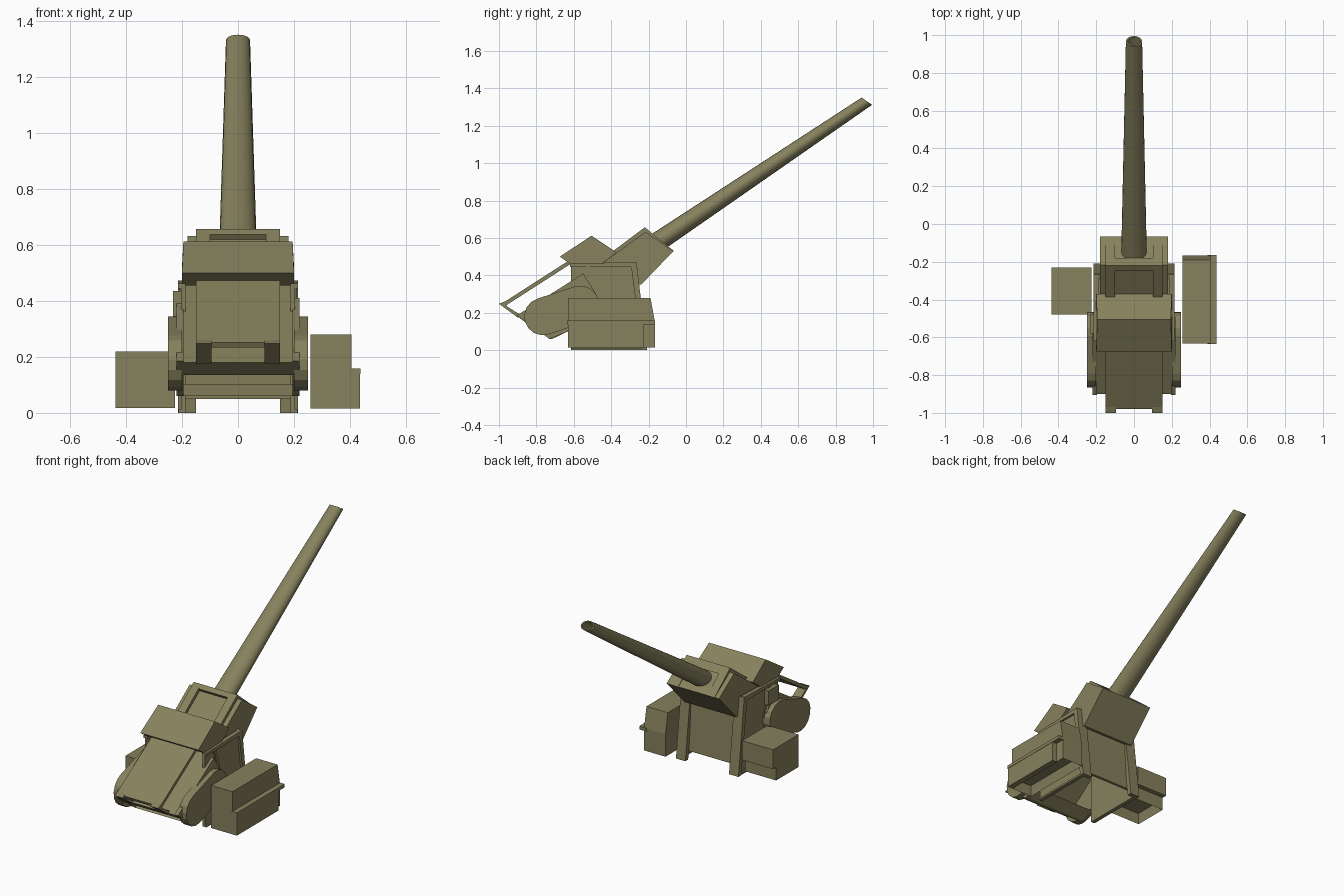
import bpy, bmesh, math

if "Cube" in bpy.data.objects:
    bpy.data.objects.remove(bpy.data.objects["Cube"])

olive = bpy.data.materials.new("olive_paint")
olive.diffuse_color = (0.24, 0.22, 0.11, 1)
olive.use_nodes = True
olive.node_tree.nodes["Principled BSDF"].inputs["Base Color"].default_value = olive.diffuse_color


def finish(name, bm):
    bmesh.ops.recalc_face_normals(bm, faces=bm.faces)
    me = bpy.data.meshes.new(name)
    bm.to_mesh(me)
    bm.free()
    ob = bpy.data.objects.new(name, me)
    bpy.context.collection.objects.link(ob)
    me.materials.append(olive)
    return ob


def prism(name, pts, *spans, inset=0.0):
    """Side profile (y, z) extruded along x over each span."""
    bm = bmesh.new()
    for x0, x1 in spans:
        a = [bm.verts.new((x0, y, z)) for y, z in pts]
        b = [bm.verts.new((x1, y, z)) for y, z in pts]
        bm.faces.new(a)
        bm.faces.new(b[::-1])
        for i in range(len(pts)):
            j = (i + 1) % len(pts)
            bm.faces.new((a[i], b[i], b[j], a[j]))
    if inset:  # hollow underside
        bmesh.ops.recalc_face_normals(bm, faces=bm.faces)
        bm.normal_update()
        low = [f for f in bm.faces if f.normal.z < -0.99]
        bmesh.ops.inset_region(bm, faces=low, thickness=inset)
        bmesh.ops.translate(bm, vec=(0, 0, 0.06),
                            verts=list({v for f in low for v in f.verts}))
    return finish(name, bm)


def both(x0, x1):
    return (x0, x1), (-x1, -x0)


def rect(y0, y1, z0, z1):
    return [(y0, z0), (y1, z0), (y1, z1), (y0, z1)]


# Tapered barrel with hollow muzzle; rings are slanted ellipses
N = 20
rings = [(-0.22, 0.533, 0.069, 0.058), (0.967, 1.331, 0.043, 0.034),
         (0.967, 1.331, 0.034, 0.027), (0.80, 1.22, 0.034, 0.027)]
bm = bmesh.new()
loops = []
for cy, cz, rx, rd in rings:
    loops.append([bm.verts.new((rx * math.cos(t), cy + 0.82 * rd * math.sin(t),
                                cz - 0.57 * rd * math.sin(t)))
                  for t in (2 * math.pi * i / N for i in range(N))])
for a, b in zip(loops, loops[1:]):
    for i in range(N):
        j = (i + 1) % N
        bm.faces.new((a[i], a[j], b[j], b[i]))
bm.faces.new(loops[0])
bm.faces.new(loops[-1])
barrel = finish("barrel", bm)
bpy.context.view_layer.objects.active = barrel
barrel.select_set(True)
bpy.ops.object.shade_smooth_by_angle(angle=math.radians(35))

# Gun cradle with raised rails and a ridge bar
prism("gun_cradle", [(-0.217, 0.632), (-0.067, 0.53), (-0.24, 0.35),
                     (-0.45, 0.40), (-0.46, 0.455)], (-0.18, 0.18))
prism("cradle_rails", [(-0.22, 0.657), (-0.065, 0.53), (-0.085, 0.515),
                       (-0.22, 0.60), (-0.45, 0.44), (-0.47, 0.47)], *both(0.10, 0.15))
prism("cradle_ridge", [(-0.22, 0.657), (-0.18, 0.622), (-0.22, 0.60),
                       (-0.245, 0.637)], (-0.15, 0.15))

# Breech housing, its upper edge narrowed
housing = prism("breech_housing", [(-0.675, 0.50), (-0.505, 0.612), (-0.37, 0.522),
                                   (-0.46, 0.455), (-0.61, 0.455)], (-0.2, 0.2))
for v in housing.data.vertices:
    if v.co.z > 0.6:
        v.co.x *= 0.975

# Hull shell, open underneath, closed at the sides by cheeks
prism("hull_shell", [(-0.90, 0.18), (-0.50, 0.435), (-0.46, 0.46), (-0.27, 0.46),
                     (-0.245, 0.05), (-0.262, 0.05), (-0.285, 0.43), (-0.44, 0.43),
                     (-0.84, 0.135)], (-0.2, 0.2))
prism("hull_cheeks", [(-0.905, 0.185), (-0.55, 0.41), (-0.48, 0.30), (-0.60, 0.096),
                      (-0.64, 0.096), (-0.73, 0.06)], *both(0.195, 0.22))
prism("hull_lip", [(-0.735, 0.06), (-0.715, 0.06), (-0.64, 0.096), (-0.65, 0.104)],
      (-0.2, 0.2))

# Sloping front plate held off the hull by two arms
prism("front_plate", [(-0.98, 0.252), (-0.61, 0.49), (-0.60, 0.472), (-0.97, 0.234)],
      (-0.15, 0.15))
prism("plate_arms", [(-1.0, 0.248), (-0.97, 0.26), (-0.955, 0.232), (-0.87, 0.18),
                     (-0.90, 0.175)], *both(0.095, 0.15))

# Rounded side drums
capsule = []
for cy, cz, start in ((-0.765, 0.18, 106), (-0.565, 0.245, 286)):
    for i in range(9):
        t = math.radians(start + 22.5 * i)
        capsule.append((cy + 0.1 * math.cos(t), cz + 0.1 * math.sin(t)))
prism("side_drums", capsule, *both(0.2, 0.25))

# Side frames: panel, top rail, brace, rear posts and feet
prism("side_panels", [(-0.615, 0.455), (-0.27, 0.465), (-0.225, 0.01), (-0.615, 0.01)],
      *both(0.188, 0.203))
prism("frame_top_rails", [(-0.62, 0.445), (-0.62, 0.462), (-0.27, 0.472), (-0.27, 0.445)],
      *both(0.188, 0.215))
prism("rear_posts", [(-0.295, 0.46), (-0.265, 0.472), (-0.208, 0.0), (-0.235, 0.0)],
      *both(0.15, 0.215))
prism("frame_braces", [(-0.535, 0.45), (-0.515, 0.45), (-0.46, 0.27), (-0.48, 0.27)],
      *both(0.19, 0.21))
prism("frame_feet", rect(-0.615, -0.21, 0.0, 0.012), *both(0.188, 0.213))
prism("left_bracket", rect(-0.58, -0.48, 0.345, 0.435), (-0.232, -0.2))

# Right equipment box: tapered top, side ledge, hollow underside
prism("right_box", [(-0.632, 0.28), (-0.19, 0.28), (-0.167, 0.155), (-0.167, 0.015),
                    (-0.632, 0.015)], (0.258, 0.405), inset=0.02)
prism("right_box_side", rect(-0.632, -0.225, 0.015, 0.14), (0.40, 0.435))
prism("right_box_ledge", rect(-0.635, -0.165, 0.138, 0.158), (0.39, 0.437))

# Left equipment box: overhanging upper tier, hollow lower tier
prism("left_box_top", [(-0.48, 0.10), (-0.48, 0.22), (-0.23, 0.22), (-0.23, 0.10)],
      (-0.438, -0.225))
prism("left_box_base", rect(-0.48, -0.26, 0.018, 0.105), (-0.438, -0.225), inset=0.02)
